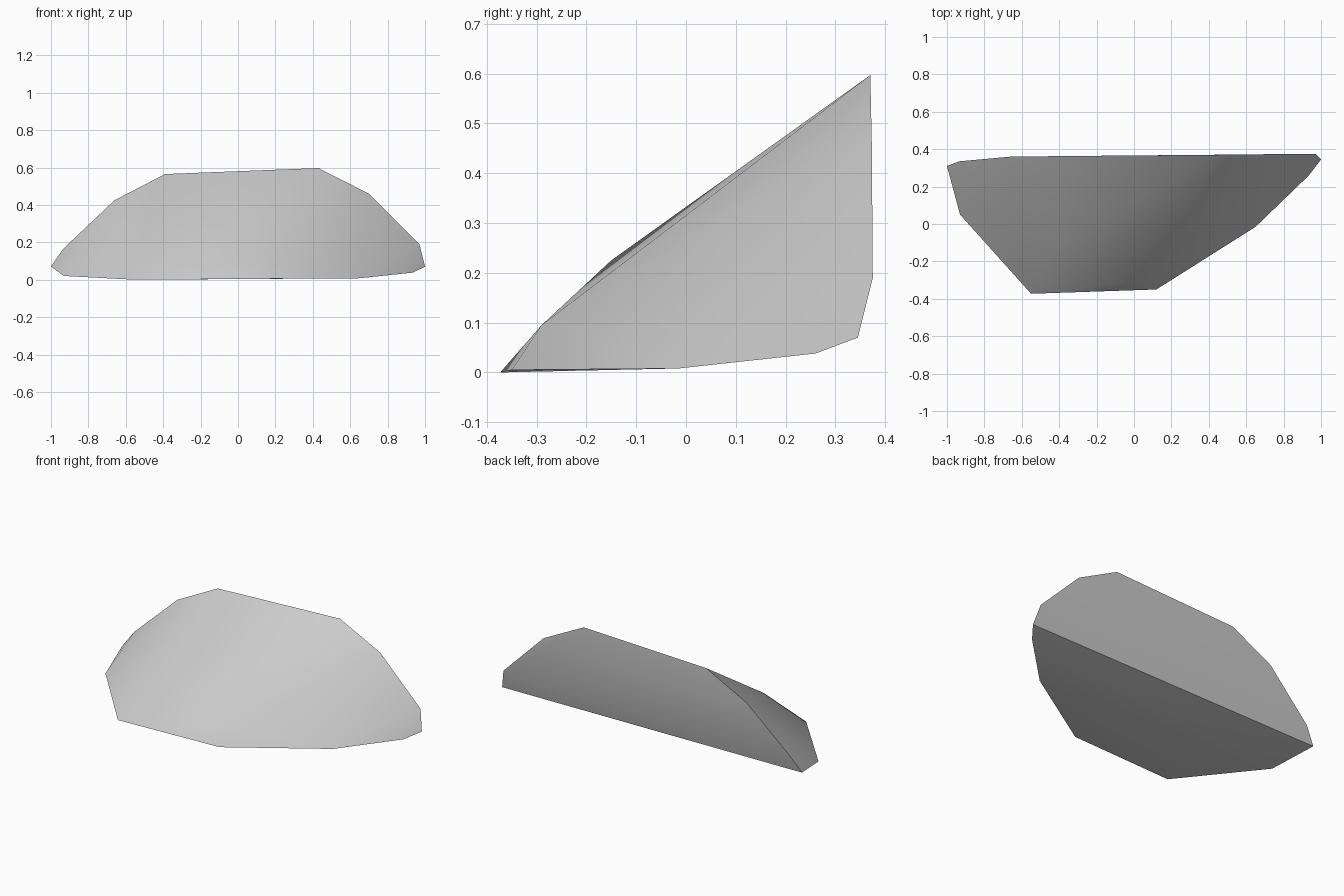
import bpy
import bmesh
import math

default_cube = bpy.data.objects.get("Cube")
if default_cube:
    bpy.data.objects.remove(default_cube, do_unlink=True)


def make_material(name, colour):
    material = bpy.data.materials.new(name)
    material.use_nodes = True
    material.diffuse_color = colour
    shader = material.node_tree.nodes["Principled BSDF"]
    shader.inputs["Base Color"].default_value = colour
    shader.inputs["Roughness"].default_value = 0.8
    return material


def hull_object(name, points, material, smooth_angle):
    """Wrap the corner points in a convex skin with soft shallow edges."""
    mesh = bpy.data.meshes.new(name)
    bm = bmesh.new()
    corners = [bm.verts.new(point) for point in points]
    bmesh.ops.convex_hull(bm, input=corners)
    # Merge triangles that lie in one plane
    bmesh.ops.dissolve_limit(bm, angle_limit=math.radians(1),
                             verts=bm.verts[:], edges=bm.edges[:])
    bmesh.ops.recalc_face_normals(bm, faces=bm.faces[:])
    bm.to_mesh(mesh)
    bm.free()
    mesh.materials.append(material)
    obj = bpy.data.objects.new(name, mesh)
    bpy.context.collection.objects.link(obj)
    bpy.ops.object.select_all(action="DESELECT")
    obj.select_set(True)
    bpy.context.view_layer.objects.active = obj
    bpy.ops.object.shade_smooth_by_angle(angle=smooth_angle)
    return obj


# Arched outline of the steep back
back_arch = [
    (-1, .31, .07), (-.935, .335, .165), (-.66, .36, .425), (-.39, .363, .565),
    (.43, .37, .597), (.7, .373, .46), (.97, .375, .19), (1, .345, .07),
]

# Outline of the shallow underside
base_rim = [
    (-.93, .05, .02), (-.55, -.373, 0), (.12, -.35, .005),
    (.65, -.015, .008), (.935, .26, .038),
]

# Shoulders where the sloping top breaks toward the front lip
front_shoulders = [(-.42, -.15, .225), (.13, -.29, .095)]

stone = make_material("stone grey", (.6, .6, .6, 1))
hull_object("rock_wedge", back_arch + base_rim + front_shoulders,
            stone, math.radians(50))
